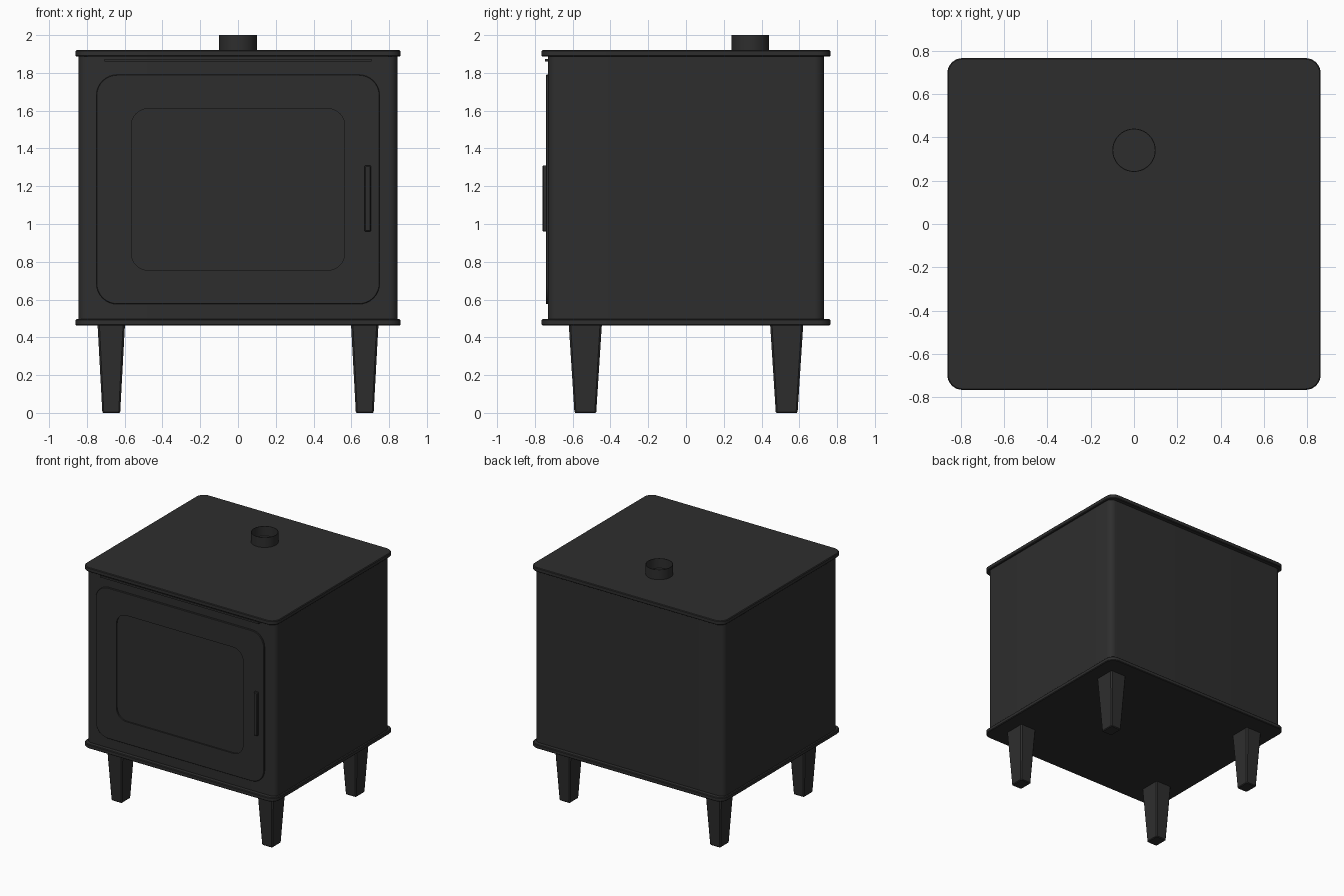
import bpy, bmesh, math
from mathutils import Vector

if "Cube" in bpy.data.objects:
    bpy.data.objects.remove(bpy.data.objects["Cube"])

iron = bpy.data.materials.new("charcoal iron")
iron.diffuse_color = (0.027, 0.027, 0.027, 1)
iron.use_nodes = True
iron.node_tree.nodes["Principled BSDF"].inputs["Base Color"].default_value = iron.diffuse_color


def rounded_rect(w, h, r, seg):
    """Counter-clockwise outline of a rounded rectangle centred on the origin."""
    pts = []
    for i, (sx, sy) in enumerate([(1, 1), (-1, 1), (-1, -1), (1, -1)]):
        cx, cy = sx * (w / 2 - r), sy * (h / 2 - r)
        for k in range(seg + 1):
            a = math.pi / 2 * (i + k / seg)
            pts.append((cx + r * math.cos(a), cy + r * math.sin(a)))
    return pts


def loft(name, sections, centre=(0, 0), seg=8, front=False):
    """Skin rounded rectangles (width, height, radius, level) and cap both ends.
    Front parts lie in the xz plane and their levels are y values."""
    bm = bmesh.new()
    rings = []
    for w, h, r, level in sections:
        ring = []
        for u, v in rounded_rect(w, h, r, seg):
            u, v = u + centre[0], v + centre[1]
            ring.append(bm.verts.new((u, level, v) if front else (u, v, level)))
        rings.append(ring)
    n = len(rings[0])
    for a, b in zip(rings, rings[1:]):
        for i in range(n):
            j = (i + 1) % n
            bm.faces.new((a[i], a[j], b[j], b[i]))
    bm.faces.new(rings[0][::-1])
    bm.faces.new(rings[-1])
    bmesh.ops.remove_doubles(bm, verts=bm.verts, dist=1e-5)
    bmesh.ops.recalc_face_normals(bm, faces=bm.faces)
    mesh = bpy.data.meshes.new(name)
    bm.to_mesh(mesh)
    bm.free()
    mesh.materials.append(iron)
    ob = bpy.data.objects.new(name, mesh)
    bpy.context.collection.objects.link(ob)
    bpy.ops.object.select_all(action='DESELECT')
    ob.select_set(True)
    bpy.context.view_layer.objects.active = ob
    bpy.ops.object.shade_smooth_by_angle(angle=math.radians(30))
    return ob


# Firebox body
loft("firebox_body", [(1.69, 1.46, 0.05, 0.49), (1.69, 1.46, 0.05, 1.89)])

# Top and base plates with slightly eased edges
e = 0.005
for name, z0, z1 in [("base_plate", 0.463, 0.496), ("top_plate", 1.886, 1.92)]:
    loft(name, [(1.722 - 2 * e, 1.53 - 2 * e, 0.07 - e, z0),
                (1.722, 1.53, 0.07, z0 + e),
                (1.722, 1.53, 0.07, z1 - e),
                (1.722 - 2 * e, 1.53 - 2 * e, 0.07 - e, z1)])

# Hollow flue collar
loft("flue_collar", [(0.2, 0.2, 0.1, 1.915), (0.2, 0.2, 0.1, 2.0),
                     (0.192, 0.192, 0.096, 2.0), (0.192, 0.192, 0.096, 1.922)],
     centre=(0, 0.34), seg=10)

# Door frame with recessed window
loft("door", [(1.5, 1.215, 0.11, -0.725), (1.5, 1.215, 0.11, -0.739),
              (1.494, 1.209, 0.107, -0.742),
              (1.13, 0.855, 0.09, -0.742), (1.13, 0.855, 0.09, -0.731)],
     centre=(0, 1.183), front=True)

# Door handle
loft("door_handle", [(0.035, 0.35, 0.008, -0.735), (0.035, 0.35, 0.008, -0.755),
                     (0.025, 0.34, 0.004, -0.761)],
     centre=(0.687, 1.135), seg=3, front=True)

# Air control strip above the door
loft("air_control_strip", [(1.415, 0.015, 0.003, -0.725), (1.415, 0.015, 0.003, -0.747)],
     centre=(0, 1.867), seg=2, front=True)

# Four tapered legs
for sx, side in ((-1, "left"), (1, "right")):
    for sy, end in ((-1, "front"), (1, "back")):
        loft(f"{end}_{side}_leg",
             [(0.085, 0.106, 0.006, 0), (0.095, 0.116, 0.008, 0.006),
              (0.145, 0.175, 0.01, 0.466)],
             centre=(sx * 0.671, sy * 0.533), seg=1)
